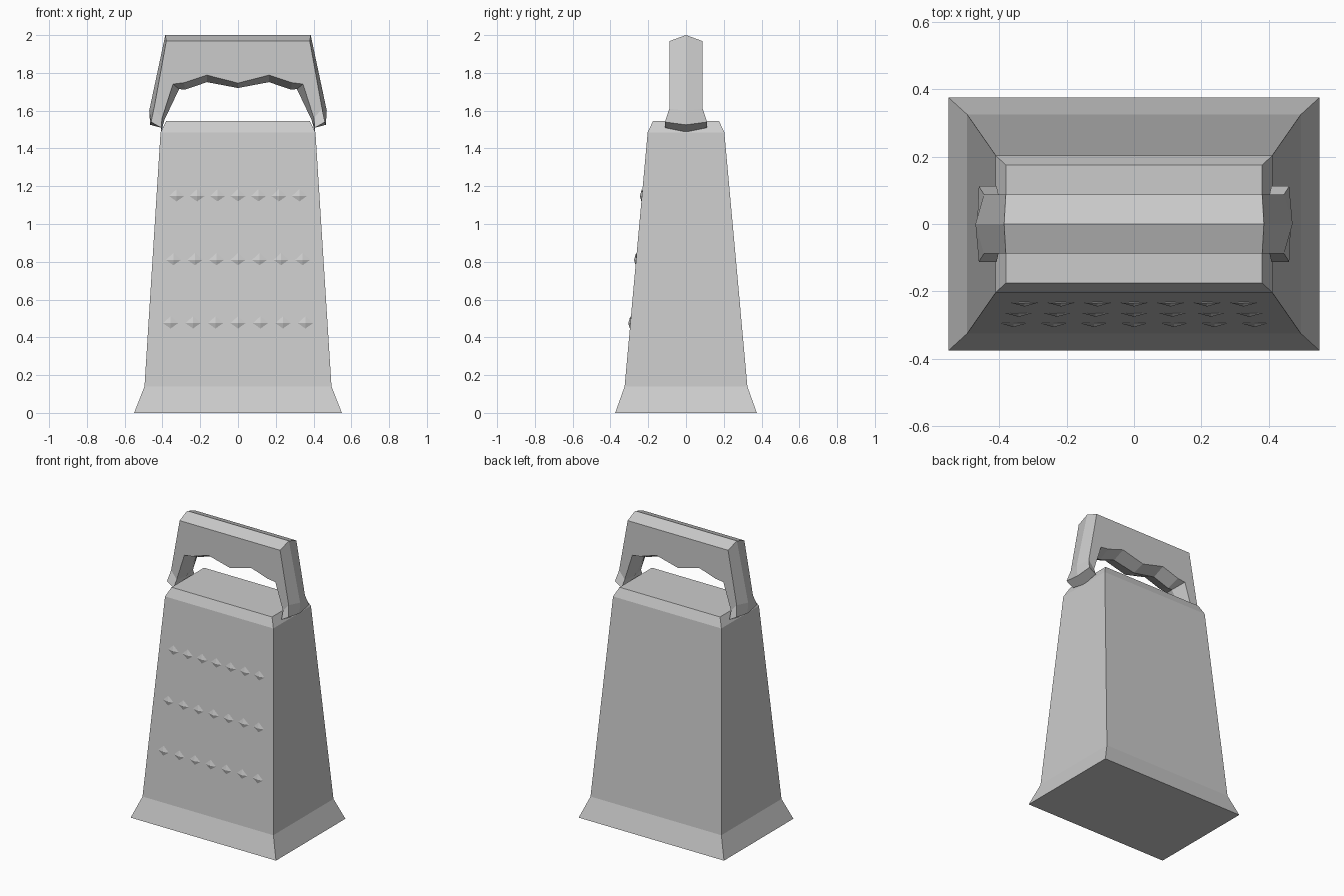
import bpy
import bmesh
from mathutils import Matrix

if "Cube" in bpy.data.objects:
    bpy.data.objects.remove(bpy.data.objects["Cube"], do_unlink=True)

# Single material
steel = bpy.data.materials.new("steel_grey")
steel.use_nodes = True
COLOUR = (0.6, 0.6, 0.6, 1)
steel.diffuse_color = COLOUR
steel.node_tree.nodes["Principled BSDF"].inputs["Base Color"].default_value = COLOUR


def finish(bm, name):
    bmesh.ops.recalc_face_normals(bm, faces=bm.faces[:])
    mesh = bpy.data.meshes.new(name)
    bm.to_mesh(mesh)
    bm.free()
    mesh.materials.append(steel)
    obj = bpy.data.objects.new(name, mesh)
    bpy.context.collection.objects.link(obj)
    return obj


def loft(rings, name):
    """Skin a list of equal-length point rings and cap both ends."""
    bm = bmesh.new()
    loops = [[bm.verts.new(p) for p in ring] for ring in rings]
    n = len(loops[0])
    for a, b in zip(loops, loops[1:]):
        for i in range(n):
            j = (i + 1) % n
            bm.faces.new((a[i], a[j], b[j], b[i]))
    bm.faces.new(loops[0][::-1])
    bm.faces.new(loops[-1])
    return finish(bm, name)


# Tapered body with flared foot and bevelled shoulder: (half x, half y, z)
levels = [(0.55, 0.375, 0), (0.495, 0.325, 0.14),
          (0.41, 0.203, 1.485), (0.38, 0.175, 1.545)]
loft([[(-x, -y, z), (x, -y, z), (x, y, z), (-x, y, z)] for x, y, z in levels],
     "grater_body")

# Handle: six-sided section swept from the foot to the middle, then mirrored.
# Each station: outer ridge, outer edge, inner edge, inner ridge, half width
stations = [
    ((0.465, 1.525), (0.46, 1.54), (0.407, 1.51), (0.407, 1.487), 0.112),
    ((0.47, 1.60), (0.445, 1.61), (0.402, 1.56), (0.39, 1.55), 0.088),
    ((0.385, 2.0), (0.38, 1.968), (0.344, 1.741), (0.312, 1.714), 0.088),
    ((0.28, 2.0), (0.28, 1.968), (0.286, 1.748), (0.28, 1.712), 0.088),
    ((0.164, 2.0), (0.164, 1.968), (0.164, 1.788), (0.164, 1.751), 0.088),
    ((0, 2.0), (0, 1.968), (0, 1.746), (0, 1.72), 0.088),
]


def section(station, side):
    out_mid, out_edge, in_edge, in_mid, w = station
    points = [(out_mid, 0), (out_edge, w), (in_edge, w),
              (in_mid, 0), (in_edge, -w), (out_edge, -w)]
    return [(side * x, y, z) for (x, z), y in points]


loft([section(s, -1) for s in stations] +
     [section(s, 1) for s in reversed(stations[:-1])], "handle")

# Grating teeth: three rows of seven small diamonds on the front wall
teeth = bmesh.new()
for z, reach in ((1.148, 0.325), (0.81, 0.342), (0.475, 0.357)):
    wall = 0.203 + (1.485 - z) * 0.0907
    for i in range(7):
        place = Matrix.Translation((reach * (i - 3) / 3, -wall, z))
        bmesh.ops.create_uvsphere(
            teeth, u_segments=4, v_segments=2, radius=1,
            matrix=place @ Matrix.Diagonal((0.04, 0.011, 0.037, 1)))
finish(teeth, "grating_teeth")
